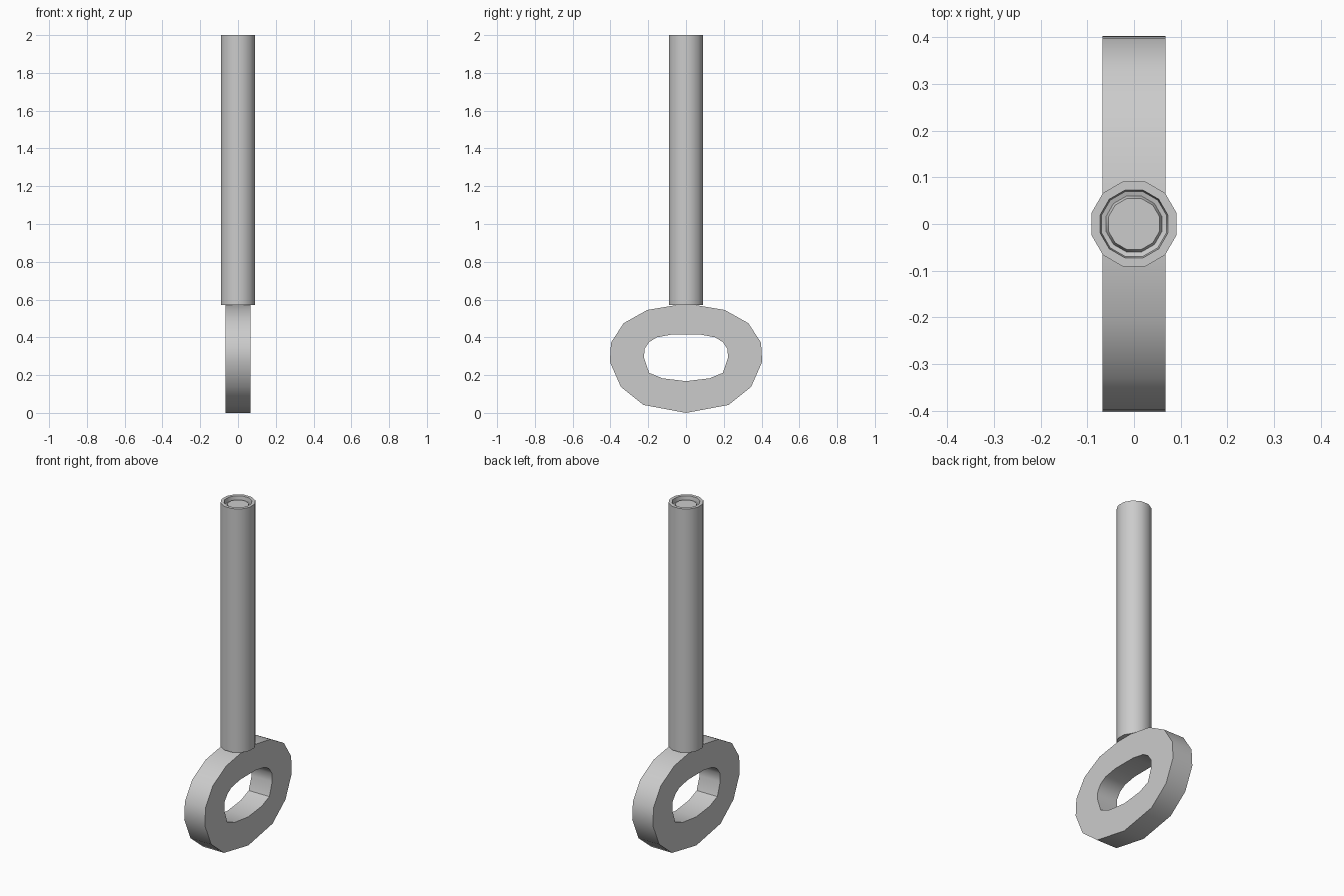
import bpy, bmesh, math

if "Cube" in bpy.data.objects:
    bpy.data.objects.remove(bpy.data.objects["Cube"])


def make_object(name, bm):
    bmesh.ops.recalc_face_normals(bm, faces=bm.faces)
    mesh = bpy.data.meshes.new(name)
    bm.to_mesh(mesh)
    bm.free()
    obj = bpy.data.objects.new(name, mesh)
    bpy.context.collection.objects.link(obj)
    bpy.ops.object.select_all(action='DESELECT')
    obj.select_set(True)
    bpy.context.view_layer.objects.active = obj
    bpy.ops.object.shade_smooth_by_angle(angle=math.radians(40))
    return obj


def bridge(bm, a, b):
    n = len(a)
    for i in range(n):
        j = (i + 1) % n
        bm.faces.new((a[i], a[j], b[j], b[i]))


def mirrored(half):
    # half outline runs from bottom centre up to the top, mirrored in y
    return half + [(-y, z) for y, z in reversed(half[1:])]


# Oval ring handle: outer and inner outlines, matched point for point
outer = mirrored([(0, 0), (0.225, 0.042), (0.345, 0.138), (0.403, 0.27),
                  (0.397, 0.372), (0.33, 0.475), (0.205, 0.545), (0.05, 0.571)])
inner = mirrored([(0, 0.168), (0.125, 0.183), (0.195, 0.212), (0.222, 0.29),
                  (0.22, 0.338), (0.195, 0.375), (0.155, 0.4), (0.075, 0.415)])
bm = bmesh.new()
half_width = 0.067
loops = [[bm.verts.new((x, y, z)) for y, z in line]
         for line, x in ((outer, -half_width), (outer, half_width),
                         (inner, half_width), (inner, -half_width))]
for k in range(4):
    bridge(bm, loops[k], loops[(k + 1) % 4])
make_object("ring_handle", bm)

# Twelve-sided shaft with a grooved, plugged end
bm = bmesh.new()
profile = [(0.094, 0.57), (0.094, 2.0), (0.075, 2.0),
           (0.072, 1.975), (0.062, 1.972), (0.057, 1.985)]
sides = 12
rings = []
for r, z in profile:
    angles = [2 * math.pi * (i + 0.5) / sides for i in range(sides)]
    rings.append([bm.verts.new((r * math.cos(a), r * math.sin(a), z)) for a in angles])
for a, b in zip(rings, rings[1:]):
    bridge(bm, a, b)
bm.faces.new(rings[0])
bm.faces.new(rings[-1])
make_object("shaft", bm)
